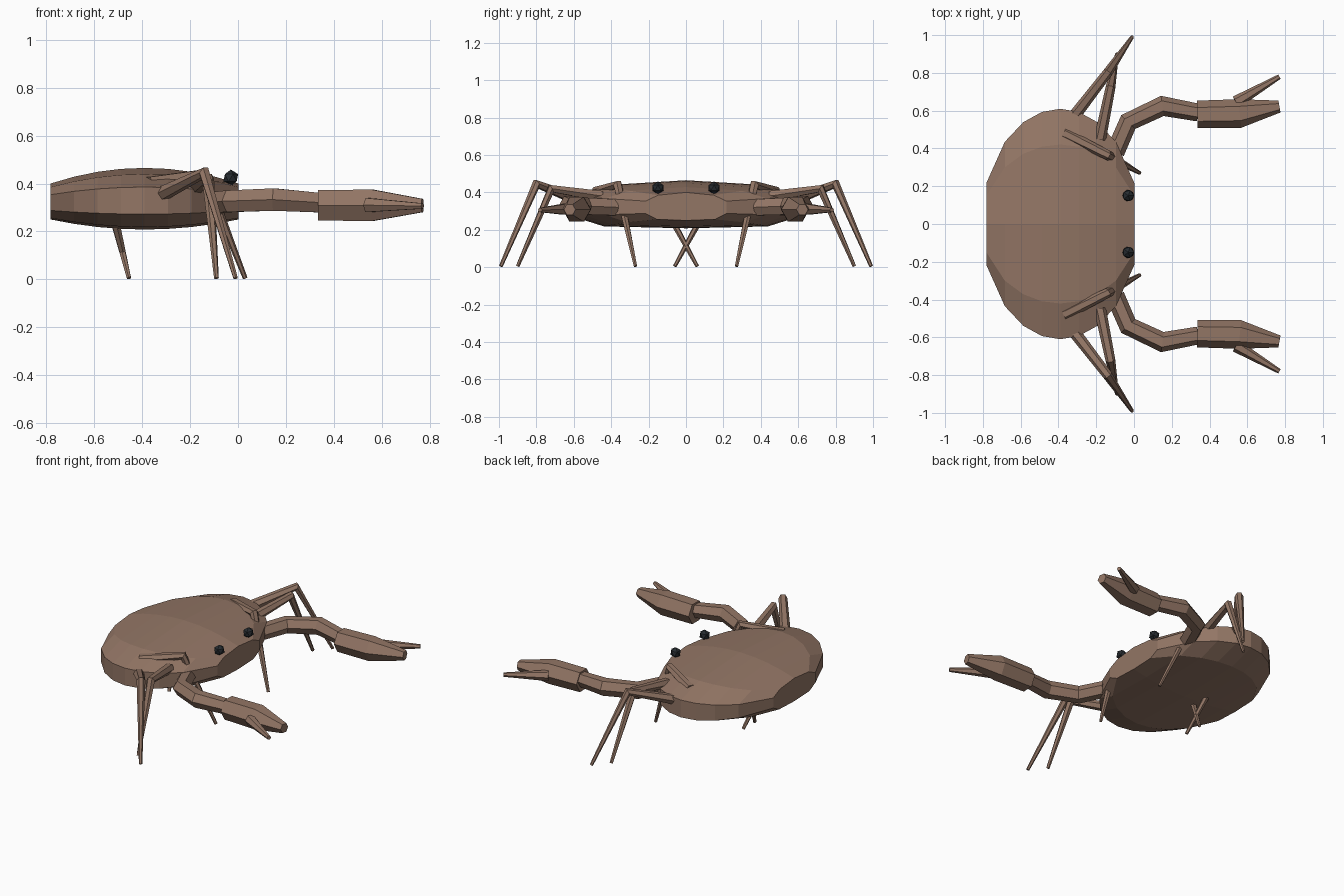
import bpy
import bmesh
import math
from mathutils import Vector

default = bpy.data.objects.get("Cube")
if default:
    bpy.data.objects.remove(default, do_unlink=True)


def make_material(name, color):
    mat = bpy.data.materials.new(name)
    mat.use_nodes = True
    mat.diffuse_color = (*color, 1)
    mat.node_tree.nodes["Principled BSDF"].inputs["Base Color"].default_value = (*color, 1)
    return mat


shell_mat = make_material("shell_brown", (0.29, 0.18, 0.13))
eye_mat = make_material("eye_dark", (0.02, 0.025, 0.03))


def loft(name, rings, mat):
    """Skin a row of equal-sized rings and cap both ends."""
    bm = bmesh.new()
    rows = [[bm.verts.new(p) for p in ring] for ring in rings]
    for a, b in zip(rows, rows[1:]):
        n = len(a)
        for i in range(n):
            j = (i + 1) % n
            bm.faces.new((a[i], a[j], b[j], b[i]))
    bm.faces.new(rows[0])
    bm.faces.new(rows[-1])
    bmesh.ops.recalc_face_normals(bm, faces=bm.faces)
    mesh = bpy.data.meshes.new(name)
    bm.to_mesh(mesh)
    bm.free()
    mesh.materials.append(mat)
    obj = bpy.data.objects.new(name, mesh)
    bpy.context.collection.objects.link(obj)
    return obj


def limb(name, path, radii, side, sides=6):
    """Faceted tapering tube along a path, mirrored in y by side."""
    pts = [Vector((x, y * side, z)) for x, y, z in path]
    rings = []
    for k, (p, r) in enumerate(zip(pts, radii)):
        before = (p - pts[k - 1]).normalized() if k else Vector()
        after = (pts[k + 1] - p).normalized() if k + 1 < len(pts) else Vector()
        tangent = (before + after).normalized()
        across = tangent.cross(Vector((0, 0, 1))).normalized()
        up = across.cross(tangent)
        angles = [math.tau * i / sides for i in range(sides)]
        rings.append([p + r * (across * math.cos(a) + up * math.sin(a)) for a in angles])
    return loft(name, rings, shell_mat)


# Shell: cross-sections swept from back to front
half = [(0, 1), (0.69, 0.9), (1, 0.69), (1, 0.25), (0.72, 0.04), (0, 0)]
section = half + [(-y, z) for y, z in half[-2:0:-1]]
rings = []
for i in range(9):
    t = i / 4 - 1
    width = 0.61 * math.sqrt(1 - (0.935 * t) ** 2)
    top, bottom = 0.465 - 0.065 * t * t, 0.208 + 0.042 * t * t
    rings.append([(-0.39 + 0.392 * t, y * width, bottom + z * (top - bottom))
                  for y, z in section])
loft("shell", rings, shell_mat)

# Walking legs: hip, knee, tip
legs = {
    "outer_leg": [(-0.31, 0.58, 0.36), (-0.14, 0.80, 0.445), (-0.01, 0.99, 0.005)],
    "second_leg": [(-0.18, 0.45, 0.38), (-0.125, 0.72, 0.42), (-0.09, 0.90, 0.005)],
    "inner_leg": [(-0.37, 0.48, 0.40), (-0.14, 0.365, 0.44), (0.03, 0.27, 0.005)],
    "rear_leg": [(-0.58, 0.30, 0.36), (-0.55, 0.15, 0.39), (-0.455, -0.06, 0.005)],
}

for side, label in ((1, "left"), (-1, "right")):
    for name, path in legs.items():
        limb(f"{label}_{name}", path, (0.032, 0.026, 0.01), side)

    # Pincer arm, claw and its moving finger
    limb(f"{label}_arm",
         [(-0.10, 0.38, 0.32), (-0.03, 0.54, 0.326), (0.15, 0.625, 0.333), (0.34, 0.59, 0.32)],
         (0.05, 0.052, 0.054, 0.047), side)
    limb(f"{label}_claw",
         [(0.335, 0.58, 0.309), (0.56, 0.585, 0.309), (0.77, 0.622, 0.308)],
         (0.073, 0.076, 0.032), side)
    limb(f"{label}_claw_finger",
         [(0.54, 0.645, 0.31), (0.77, 0.78, 0.306)], (0.034, 0.013), side)

    # Eyes
    bpy.ops.mesh.primitive_ico_sphere_add(subdivisions=1, radius=0.034,
                                          location=(-0.03, 0.15 * side, 0.424))
    eye = bpy.context.object
    eye.name = f"{label}_eye"
    eye.data.materials.append(eye_mat)
